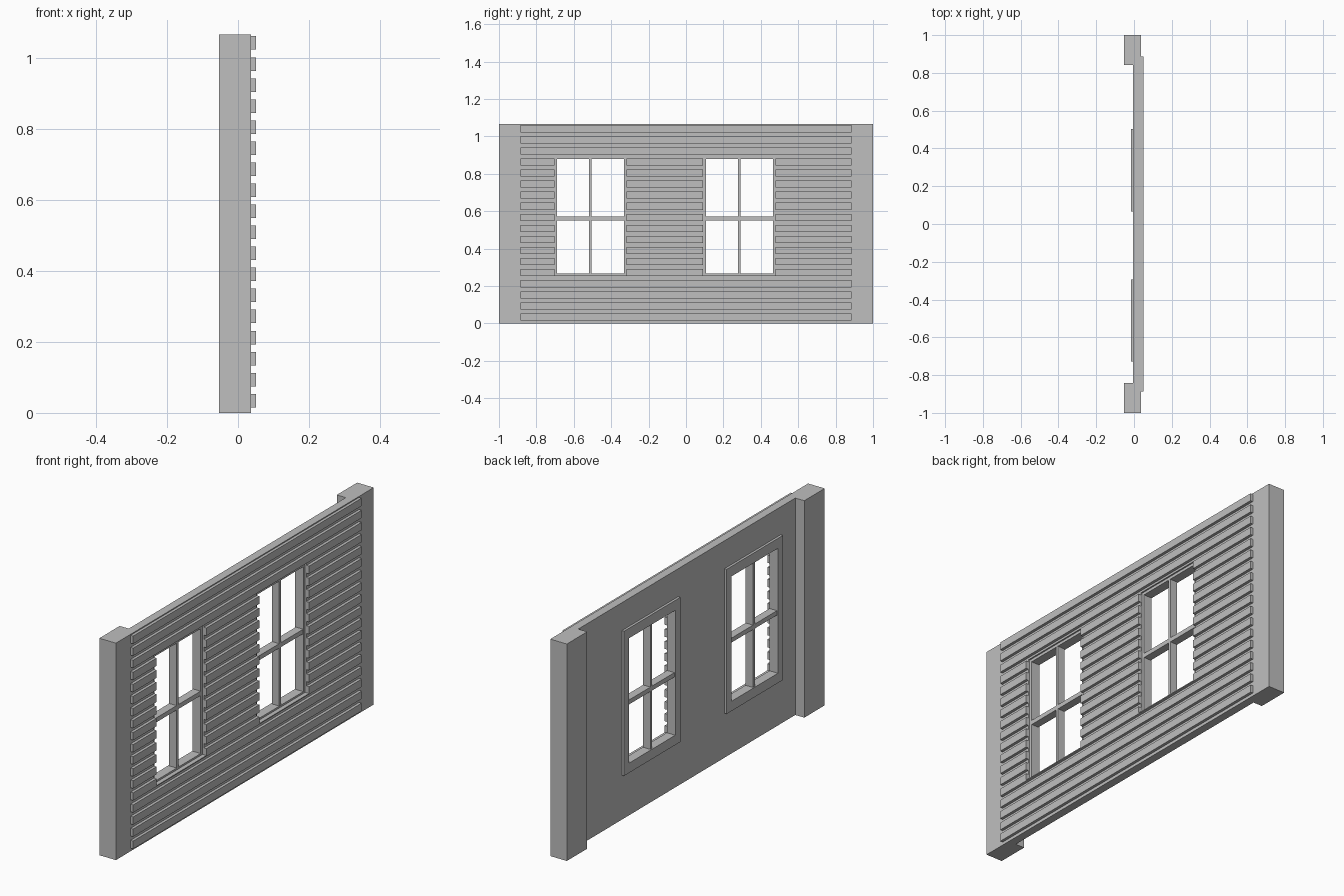
import bpy
import bmesh
from mathutils import Matrix, Vector

if "Cube" in bpy.data.objects:
    bpy.data.objects.remove(bpy.data.objects["Cube"], do_unlink=True)

grey = bpy.data.materials.new("plain_grey")
grey.use_nodes = True
grey.diffuse_color = (0.52, 0.52, 0.52, 1)
grey.node_tree.nodes["Principled BSDF"].inputs["Base Color"].default_value = grey.diffuse_color


def boxes(name, spans):
    """One object made of boxes, each given as (x0, x1, y0, y1, z0, z1)."""
    bm = bmesh.new()
    for x0, x1, y0, y1, z0, z1 in spans:
        centre = Vector((x0 + x1, y0 + y1, z0 + z1)) / 2
        size = (x1 - x0, y1 - y0, z1 - z0, 1)
        bmesh.ops.create_cube(bm, size=1, matrix=Matrix.Translation(centre) @ Matrix.Diagonal(size))
    mesh = bpy.data.meshes.new(name)
    bm.to_mesh(mesh)
    bm.free()
    mesh.materials.append(grey)
    obj = bpy.data.objects.new(name, mesh)
    bpy.context.collection.objects.link(obj)
    return obj


def ring(x0, x1, outer, inner):
    """Four bars between two (y0, y1, z0, z1) rectangles."""
    a, b, c, d = outer
    e, f, g, h = inner
    return [(x0, x1, a, e, c, d), (x0, x1, f, b, c, d),
            (x0, x1, e, f, c, g), (x0, x1, e, f, h, d)]


HEIGHT = 1.065
BACK, FACE, SIDING = -0.004, 0.037, 0.051
TRIM = -0.016
POST_Y = 0.842
PLANKS, PITCH = 18, 0.0592

# Wall panel, corner posts and horizontal siding
wall = boxes("wall_panel", [(BACK, FACE, -POST_Y, POST_Y, 0, HEIGHT)])
boxes("right_post", [(-0.053, FACE, -1, -POST_Y, 0, HEIGHT)])
boxes("left_post", [(-0.053, FACE, POST_Y, 1, 0, HEIGHT)])
siding = boxes("siding_planks", [
    (FACE, SIDING, -0.886, 0.886, 0.0155 + i * PITCH, 0.0535 + i * PITCH)
    for i in range(PLANKS)])

# Windows: lining and inner casing, with a cross of glazing bars
cutters = []
for side, y in (("right", -0.511), ("left", 0.285)):
    hole = (y - 0.193, y + 0.193, 0.257, 0.893)
    opening = (y - 0.179, y + 0.179, 0.266, 0.879)
    casing = (y - 0.218, y + 0.218, 0.218, 0.928)
    boxes(side + "_window_frame",
          ring(TRIM, 0.03, hole, opening) + ring(TRIM, BACK, casing, hole))
    boxes(side + "_window_bars", [
        (-0.011, 0.029, y - 0.007, y + 0.007, opening[2], opening[3]),
        (-0.011, 0.029, opening[0], y - 0.007, 0.55, 0.572),
        (-0.011, 0.029, y + 0.007, opening[1], 0.55, 0.572)])
    cutter = boxes(side + "_window_cutter", [(-0.1, 0.1) + hole])
    cutter.hide_render = True
    cutters.append(cutter)

# Cut the window holes through wall and siding
for obj in (wall, siding):
    for cutter in cutters:
        mod = obj.modifiers.new("window_hole", "BOOLEAN")
        mod.operation = "DIFFERENCE"
        mod.solver = "EXACT"
        mod.object = cutter
    bpy.context.view_layer.objects.active = obj
    for mod in list(obj.modifiers):
        bpy.ops.object.modifier_apply(modifier=mod.name)
for cutter in cutters:
    bpy.data.objects.remove(cutter, do_unlink=True)
